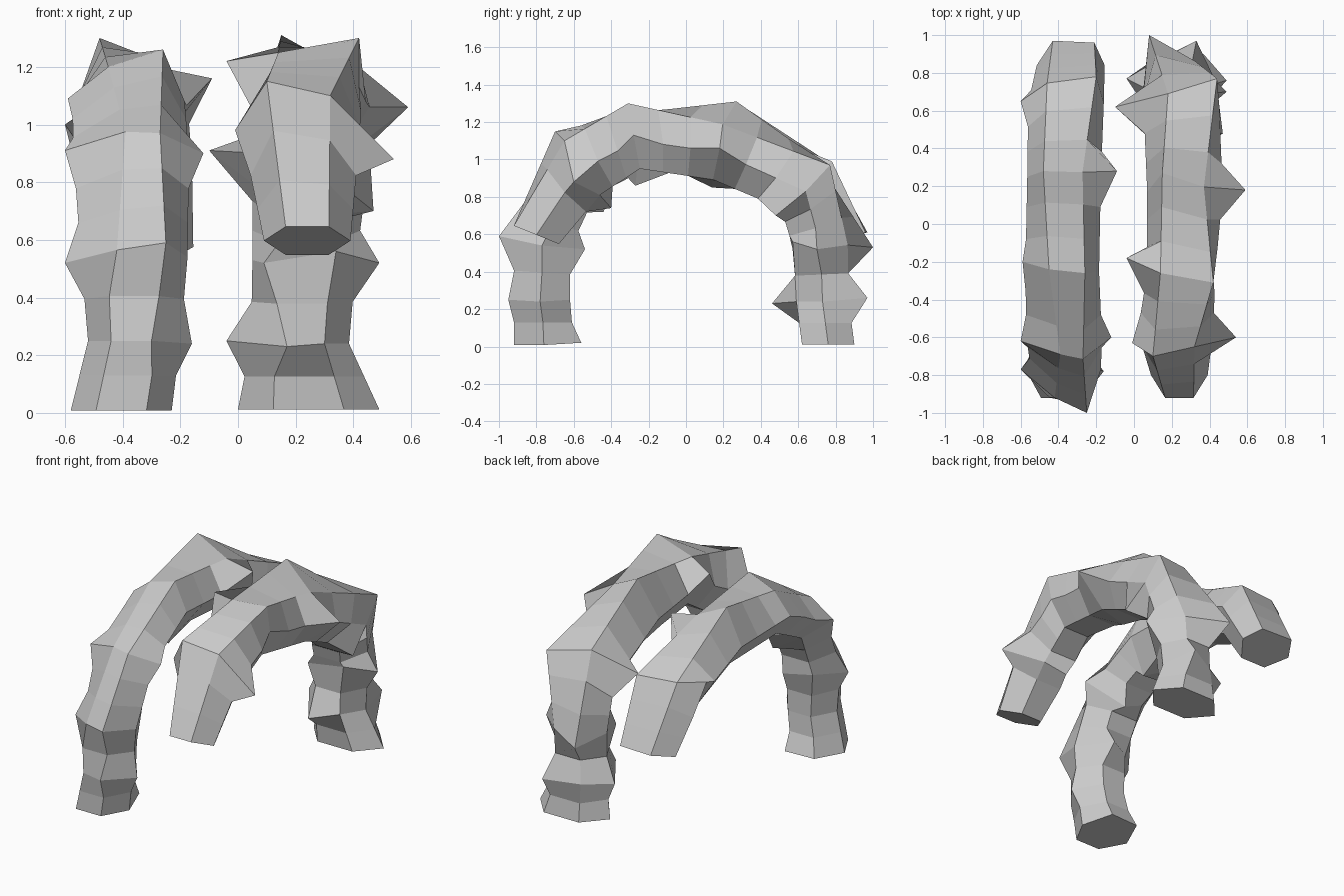
import bpy, bmesh
from math import cos, sin, radians
from mathutils import Vector


def ring_points(cx, cy, cz, phi, rx, rn):
    """Hexagon across the arch: corners 1,2 face outward, 4,5 inward, 0,3 sideways."""
    n = Vector((0, cos(radians(phi)), sin(radians(phi))))
    c = Vector((cx, cy, cz))
    pts = []
    for k in range(6):
        a = radians(60 * k)
        pts.append(c + Vector((rx * cos(a), 0, 0)) + n * (rn * sin(a) / 0.866))
    return pts


def rock_arch(name, rings, spikes):
    plain = [ring_points(*r) for r in rings]
    spiked = [[Vector(spikes.get((i, k), p)) for k, p in enumerate(ring)]
              for i, ring in enumerate(plain)]
    # Narrow rings between the main ones keep side spikes local
    loops = []
    for i in range(len(rings) - 1):
        loops.append(spiked[i])
        for t in ([0.5] if i < 2 else [0.34, 0.68]):
            loop = []
            for k in range(6):
                src = spiked if (i >= 2 and k in (1, 2)) else plain
                loop.append(src[i][k].lerp(src[i + 1][k], t))
            loops.append(loop)
    loops.append(spiked[-1])

    bm = bmesh.new()
    vs = [[bm.verts.new(p) for p in loop] for loop in loops]
    for a, b in zip(vs, vs[1:]):
        for k in range(6):
            m = (k + 1) % 6
            bm.faces.new((a[k], a[m], b[m], b[k]))
    bm.faces.new(vs[0])
    bm.faces.new(vs[-1])
    bmesh.ops.recalc_face_normals(bm, faces=bm.faces)
    mesh = bpy.data.meshes.new(name)
    bm.to_mesh(mesh)
    bm.free()
    obj = bpy.data.objects.new(name, mesh)
    bpy.context.collection.objects.link(obj)
    return obj


# Right arch: stands on its back leg, free end at the front
# ring = x, y, z, outward angle, half width, half thickness
rock_arch("right_rock_arch", [
    (0.245, 0.76, 0.012, 0, 0.245, 0.14),
    (0.215, 0.73, 0.24, 0, 0.17, 0.14),
    (0.23, 0.72, 0.53, 5, 0.18, 0.145),
    (0.25, 0.64, 0.83, 35, 0.20, 0.16),
    (0.27, 0.17, 1.04, 80, 0.20, 0.15),
    (0.25, -0.26, 1.10, 95, 0.18, 0.15),
    (0.22, -0.57, 0.94, 130, 0.20, 0.17),
    (0.24, -0.80, 0.597, 158, 0.15, 0.13),
], {
    (1, 1): (0.33, 0.97, 0.26), (1, 3): (-0.04, 0.77, 0.25), (1, 4): (0.17, 0.46, 0.23),
    (2, 0): (0.49, 0.70, 0.52), (2, 2): (0.08, 1.00, 0.53),
    (2, 4): (0.09, 0.57, 0.52), (2, 5): (0.34, 0.57, 0.56),
    (3, 1): (0.44, 0.77, 0.97), (3, 2): (0.18, 0.69, 1.01), (3, 3): (-0.10, 0.62, 0.91),
    (3, 4): (0.20, 0.51, 0.68), (3, 5): (0.47, 0.48, 0.70),
    (4, 0): (0.59, 0.18, 1.06), (4, 2): (0.15, 0.27, 1.31), (4, 4): (0.20, 0.14, 0.85),
    (5, 0): (0.42, -0.28, 1.13), (5, 1): (0.42, -0.31, 1.30), (5, 2): (0.14, -0.26, 1.25),
    (5, 3): (-0.04, -0.18, 1.22),
    (6, 0): (0.54, -0.60, 0.88), (6, 1): (0.32, -0.65, 1.10), (6, 2): (0.10, -0.70, 1.15),
    (6, 3): (-0.01, -0.63, 0.98), (6, 4): (0.20, -0.40, 0.74),
})

# Left arch: stands on its front leg, free end at the back
rock_arch("left_rock_arch", [
    (-0.405, -0.76, 0.008, 180, 0.175, 0.16),
    (-0.36, -0.77, 0.25, 180, 0.16, 0.15),
    (-0.36, -0.77, 0.54, 172, 0.185, 0.15),
    (-0.37, -0.60, 0.89, 145, 0.20, 0.14),
    (-0.38, -0.25, 1.08, 100, 0.195, 0.14),
    (-0.37, 0.25, 1.06, 80, 0.195, 0.14),
    (-0.36, 0.64, 0.89, 45, 0.20, 0.15),
    (-0.335, 0.84, 0.575, 22, 0.18, 0.13),
], {
    (0, 4): (-0.50, -0.57, 0.02), (0, 5): (-0.30, -0.56, 0.02),
    (1, 0): (-0.16, -0.78, 0.24), (1, 1): (-0.30, -0.95, 0.25),
    (2, 1): (-0.25, -1.00, 0.59), (2, 2): (-0.42, -0.92, 0.565),
    (2, 3): (-0.60, -0.77, 0.52), (2, 5): (-0.30, -0.54, 0.52),
    (3, 0): (-0.12, -0.60, 0.90), (3, 2): (-0.39, -0.69, 0.975),
    (3, 3): (-0.60, -0.62, 0.91), (3, 5): (-0.30, -0.44, 0.72),
    (4, 1): (-0.26, -0.26, 1.26), (4, 2): (-0.45, -0.24, 1.20),
    (4, 3): (-0.59, -0.20, 1.09), (4, 5): (-0.30, -0.27, 0.86),
    (5, 0): (-0.09, 0.28, 1.16), (5, 2): (-0.48, 0.28, 1.30),
    (6, 1): (-0.20, 0.78, 0.99), (6, 3): (-0.60, 0.65, 1.00),
    (7, 1): (-0.21, 0.96, 0.61), (7, 2): (-0.43, 0.97, 0.61),
})
